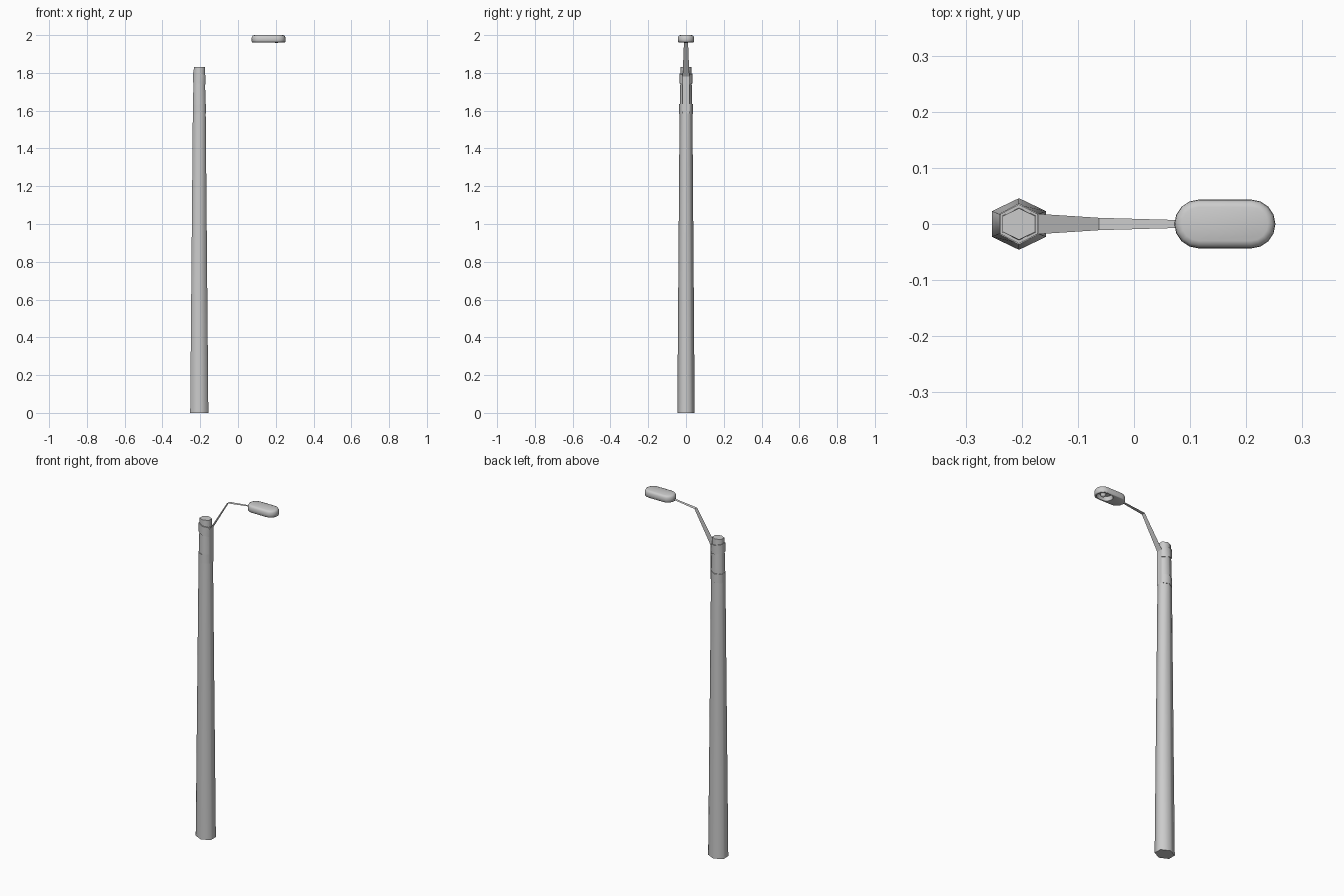
import bpy, bmesh, math

if "Cube" in bpy.data.objects:
    bpy.data.objects.remove(bpy.data.objects["Cube"])

CX = -0.205  # pole axis


def make(name, loops, cap_start=False, cap_end=False, closed=True, smooth=40):
    """Skin a list of equal-length point loops into one object."""
    bm = bmesh.new()
    rows = [[bm.verts.new(p) for p in lp] for lp in loops]
    n = len(rows[0])
    for a, b in zip(rows, rows[1:]):
        for i in range(n if closed else n - 1):
            j = (i + 1) % n
            bm.faces.new((a[i], a[j], b[j], b[i]))
    if cap_start:
        bm.faces.new(rows[0][::-1])
    if cap_end:
        bm.faces.new(rows[-1])
    bmesh.ops.recalc_face_normals(bm, faces=bm.faces)
    me = bpy.data.meshes.new(name)
    bm.to_mesh(me)
    bm.free()
    ob = bpy.data.objects.new(name, me)
    bpy.context.collection.objects.link(ob)
    bpy.context.view_layer.objects.active = ob
    ob.select_set(True)
    if smooth:
        bpy.ops.object.shade_smooth_by_angle(angle=math.radians(smooth))
    ob.select_set(False)
    return ob


def hexagon(hx, hy, z, slope=0.0):
    """Six-sided loop with corners on +-y and flats on +-x."""
    pts = []
    for k in range(6):
        a = math.radians(30 + 60 * k)
        x = hx * math.cos(a) / math.cos(math.radians(30))
        pts.append((CX + x, hy * math.sin(a), z + slope * x))
    return pts


def stadium(cx, half, r, z, seg=8):
    """Rounded slot loop lying along x."""
    pts = []
    for side, start in ((1, -90), (-1, 90)):
        for k in range(seg + 1):
            a = math.radians(start + 180 * k / seg)
            pts.append((cx + side * half + r * math.cos(a), r * math.sin(a), z))
    return pts


# tapered six-sided pole
make("pole", [hexagon(0.048, 0.046, 0), hexagon(0.034, 0.034, 1.6),
              hexagon(0.029, 0.028, 1.83)], True, True, smooth=65)

# two clamp bands around the pole
for name, z, hx, hy, slope in (("lower_band", 1.608, 0.0345, 0.037, 0.06),
                               ("upper_band", 1.77, 0.0335, 0.035, -0.2)):
    h = 0.026
    make(name, [hexagon(hx - 0.006, hy - 0.006, z - h, slope),
                hexagon(hx, hy, z - h, slope),
                hexagon(hx, hy, z + h, slope),
                hexagon(hx - 0.006, hy - 0.006, z + h, slope)], smooth=65)

# flat mounting strip and bent arm, a thin ribbon tapering to the lamp
path = [(-0.169, 1.585, 0.018), (-0.170, 1.78, 0.018),
        (-0.062, 1.958, 0.011), (0.08, 1.975, 0.007)]
make("arm", [[(x, -w, z), (x, w, z)] for x, z, w in path], closed=False, smooth=0)

# lamp head: rounded shell with a recess under its outer end
LX, LH = 0.162, 0.0465
make("lamp_head", [stadium(LX, LH, 0.030, 2.0),
                   stadium(LX, LH, 0.038, 1.997),
                   stadium(LX, LH, 0.0425, 1.989),
                   stadium(LX, LH, 0.0435, 1.978),
                   stadium(LX, LH, 0.0425, 1.964),
                   stadium(LX, LH, 0.040, 1.962),
                   stadium(0.195, 0.012, 0.034, 1.962),
                   stadium(0.195, 0.012, 0.028, 1.985)], True, True, smooth=50)

# bulb inside the recess
bpy.ops.mesh.primitive_uv_sphere_add(segments=12, ring_count=8, radius=0.015,
                                     location=(0.205, 0, 1.972))
bpy.context.object.name = "bulb"
bpy.ops.object.shade_smooth()
